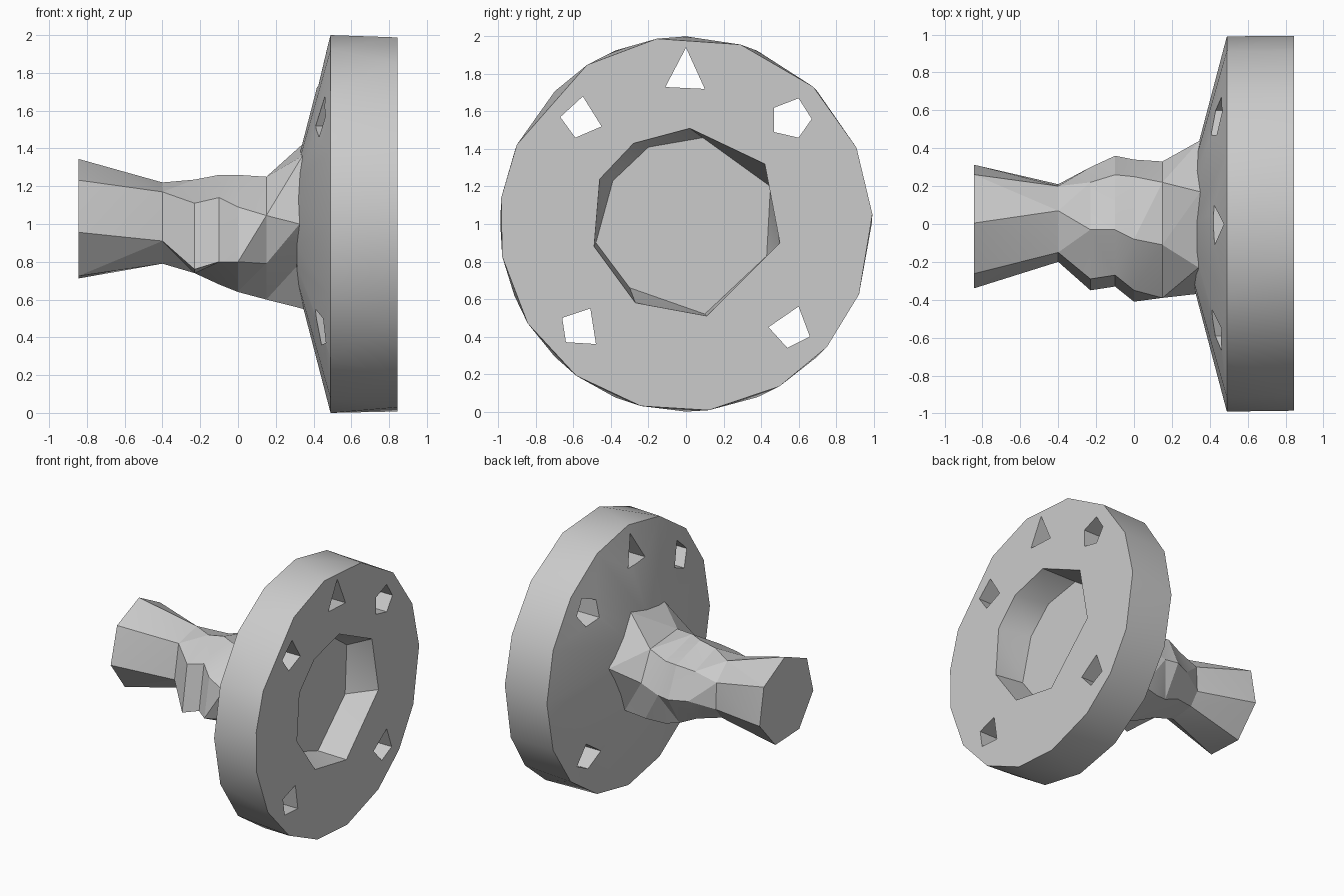
import bpy, bmesh
from math import sin, cos, radians, hypot

cube = bpy.data.objects.get("Cube")
if cube:
    bpy.data.objects.remove(cube, do_unlink=True)

grey = bpy.data.materials.new("plain grey")
grey.use_nodes = True
colour = (0.6, 0.6, 0.6, 1)
grey.diffuse_color = colour
grey.node_tree.nodes["Principled BSDF"].inputs["Base Color"].default_value = colour


def ring(x, angles, ry, rz, yc=0, zc=1):
    return [(x, yc + ry * cos(radians(a)), zc + rz * sin(radians(a))) for a in angles]


def spread(count, phase):
    return [phase + i * 360 / count for i in range(count)]


def at(x, outline):
    return [(x, y, z) for y, z in outline]


def on_cone(outline):
    """Lay an outline on the conical back of the disc."""
    return [(0.23 + 0.26 * hypot(y, z - 1), y, z) for y, z in outline]


def loft(name, rings):
    """Join rings of equal count into a closed, triangulated solid."""
    bm = bmesh.new()
    loops = [[bm.verts.new(p) for p in r] for r in rings]
    for a, b in zip(loops, loops[1:]):
        for i in range(len(a)):
            j = (i + 1) % len(a)
            bm.faces.new((a[i], a[j], b[j], b[i]))
    bm.faces.new(loops[0])
    bm.faces.new(loops[-1])
    bmesh.ops.triangulate(bm, faces=[f for f in bm.faces if len(f.verts) == 4])
    bmesh.ops.recalc_face_normals(bm, faces=bm.faces)
    mesh = bpy.data.meshes.new(name)
    bm.to_mesh(mesh)
    bm.free()
    obj = bpy.data.objects.new(name, mesh)
    mesh.materials.append(grey)
    bpy.context.collection.objects.link(obj)
    return obj


def activate(obj):
    bpy.ops.object.select_all(action="DESELECT")
    obj.select_set(True)
    bpy.context.view_layer.objects.active = obj


def cut(obj, cutter):
    activate(obj)
    mod = obj.modifiers.new("cut", "BOOLEAN")
    mod.operation, mod.solver, mod.object = "DIFFERENCE", "EXACT", cutter
    bpy.ops.object.modifier_apply(modifier=mod.name)
    bpy.data.objects.remove(cutter, do_unlink=True)


# Wheel disc with a conical back and a slightly uneven front rim
front_angles = [3, 24, 47, 73, 99, 122, 155, 172, 190, 212, 234, 256, 277, 300, 319, 338]
even = spread(16, 0)
disc = loft("wheel_disc", [
    ring(0.313, even, 0.32, 0.32),
    ring(0.49, even, 0.99, 1.0),
    ring(0.845, front_angles, 0.995, 1.0),
])

# Shallow recess in the front face
rim = [(.02, 1.51), (.42, 1.32), (.5, .9), (.11, .51),
       (-.27, .58), (-.49, .88), (-.46, 1.24), (-.28, 1.43)]
floor = [(.09, 1.46), (.45, 1.2), (.43, .83), (.1, .52),
         (-.3, .66), (-.48, .9), (-.39, 1.23), (-.2, 1.41)]
cut(disc, loft("recess_cutter", [at(0.61, floor), at(0.845, rim), at(0.9, rim)]))

# Five rough bolt holes through the disc
holes = [
    [(0, 1.94), (-.11, 1.73), (.1, 1.72)],
    [(.6, 1.67), (.47, 1.62), (.47, 1.49), (.6, 1.46), (.67, 1.56)],
    [(-.55, 1.68), (-.67, 1.57), (-.59, 1.46), (-.45, 1.52)],
    [(-.51, .55), (-.66, .5), (-.64, .37), (-.48, .36)],
    [(.6, .56), (.44, .45), (.54, .34), (.66, .4)],
]
for outline in holes:
    cut(disc, loft("hole_cutter", [at(0.3, outline), at(0.9, outline)]))

# Flared stem running into a lumpy faceted hub
hub = loft("hub_and_stem", [
    ring(-0.845, spread(7, 36 - 360 / 7), 0.335, 0.33, -0.01, 1.015),
    at(-.4, [(.21, .9), (.2, 1.1), (.07, 1.22), (-.15, 1.17),
             (-.2, .91), (-.05, .79), (.14, .81)]),
    at(-.23, [(.3, .95), (.22, 1.15), (-.03, 1.235), (-.29, 1.11),
              (-.35, .76), (-.05, .74), (.2, .78)]),
    at(-.1, [(.36, .95), (.26, 1.18), (-.03, 1.26), (-.27, 1.14),
             (-.33, .8), (-.07, .68), (.22, .72)]),
    at(0, [(.34, .95), (.25, 1.18), (-.08, 1.26), (-.35, 1.09),
           (-.41, .8), (-.08, .64), (.25, .7)]),
    at(.15, [(.33, 1), (.22, 1.22), (-.11, 1.25), (-.39, 1.045),
             (-.31, .79), (-.08, .6), (.28, .71)]),
    on_cone([(.44, 1.1), (.17, 1.43), (-.23, 1.36), (-.37, 1),
             (-.21, .775), (-.05, .55), (.27, .72)]),
])

# Crisp facets, soft outer rim
for obj, limit in ((disc, 32), (hub, 15)):
    activate(obj)
    bpy.ops.object.shade_smooth_by_angle(angle=radians(limit))
